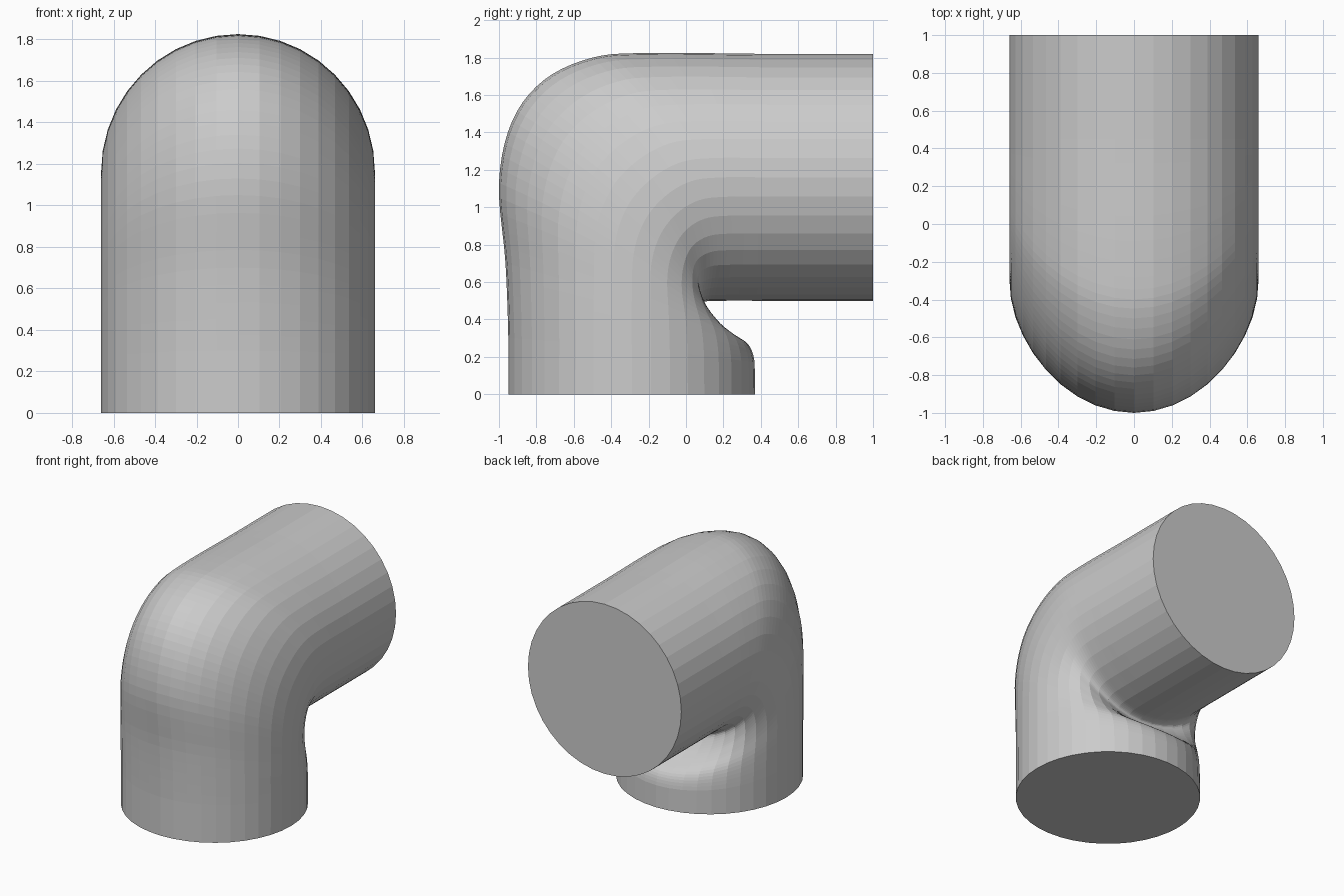
import bpy, bmesh, math
from mathutils import Vector

if "Cube" in bpy.data.objects:
    bpy.data.objects.remove(bpy.data.objects["Cube"])

SIDES = 40
STEPS = 5
R = 0.66

# Side-view (y, z) paths along the outside, flank and inside of the bend
OUTER = [(-.95, 0), (-.95, .3), (-.965, .7), (-1, 1.13), (-.93, 1.46),
         (-.76, 1.68), (-.5, 1.8), (-.2, 1.825), (.45, 1.82), (1, 1.82)]
FLANK = [(-.29, 0), (-.29, .25), (-.29, .5), (-.28, .75), (-.22, .93),
         (-.11, 1.06), (.03, 1.14), (.2, 1.16), (.45, 1.16), (1, 1.16)]
INNER = [(.37, 0), (.367, .17), (.33, .27), (.23, .33), (.14, .39),
         (.07, .465), (.1, .495), (.2, .5), (.45, .5), (1, .5)]


def smooth_path(points):
    """Catmull-Rom samples through the points."""
    pts = [Vector(p) for p in points]
    out = []
    for i in range(len(pts) - 1):
        p1, p2 = pts[i], pts[i + 1]
        p0, p3 = pts[max(i - 1, 0)], pts[min(i + 2, len(pts) - 1)]
        # the two straight end sections of the outlet and the base stay plain
        straight = i in (0, len(pts) - 2)
        for s in range(1 if straight else STEPS):
            t = s / STEPS
            out.append(0.5 * (2 * p1 + (p2 - p0) * t
                       + (2 * p0 - 5 * p1 + 4 * p2 - p3) * t * t
                       + (3 * p1 - p0 - 3 * p2 + p3) * t ** 3))
    out.append(pts[-1])
    return out


# Elbow pipe: rings blended between the three paths, capped at both ends
bm = bmesh.new()
rings = []
for o, f, n in zip(*map(smooth_path, (OUTER, FLANK, INNER))):
    ring = []
    for k in range(SIDES):
        a = math.tau * k / SIDES
        c = math.cos(a)
        p = o * (c * (c - 1) / 2) + f * (1 - c * c) + n * (c * (c + 1) / 2)
        ring.append(bm.verts.new((R * math.sin(a), p.x, p.y)))
    rings.append(ring)
for a, b in zip(rings, rings[1:]):
    for k in range(SIDES):
        j = (k + 1) % SIDES
        bm.faces.new((a[k], a[j], b[j], b[k]))
bm.faces.new(rings[0])
bm.faces.new(rings[-1])
bmesh.ops.recalc_face_normals(bm, faces=bm.faces)

mesh = bpy.data.meshes.new("elbow_pipe")
bm.to_mesh(mesh)
bm.free()
bpy.context.collection.objects.link(bpy.data.objects.new("elbow_pipe", mesh))
